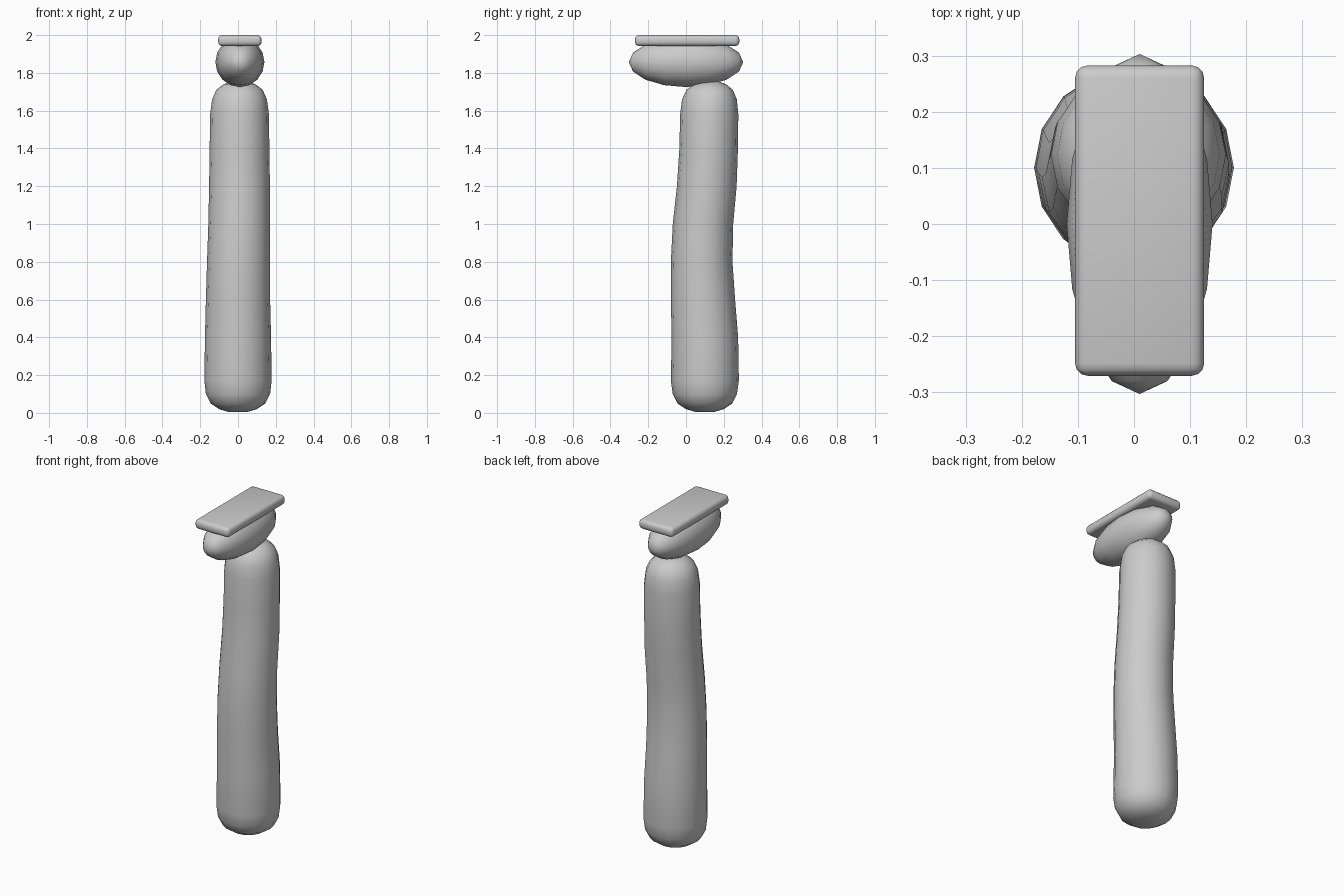
import bpy, bmesh, math
from mathutils import Matrix

cube = bpy.data.objects.get("Cube")
if cube:
    bpy.data.objects.remove(cube, do_unlink=True)

grey = bpy.data.materials.new("plain grey")
grey.use_nodes = True
colour = (0.6, 0.6, 0.6, 1)
grey.diffuse_color = colour
grey.node_tree.nodes["Principled BSDF"].inputs["Base Color"].default_value = colour


def make_part(name, bm, angle):
    bmesh.ops.recalc_face_normals(bm, faces=bm.faces)
    mesh = bpy.data.meshes.new(name)
    bm.to_mesh(mesh)
    bm.free()
    mesh.materials.append(grey)
    obj = bpy.data.objects.new(name, mesh)
    bpy.context.collection.objects.link(obj)
    bpy.ops.object.select_all(action='DESELECT')
    obj.select_set(True)
    bpy.context.view_layer.objects.active = obj
    bpy.ops.object.shade_smooth_by_angle(angle=math.radians(angle))
    return obj


# Handle: rounded rings following a gentle S bend
SIDES = 16
# height, centre x, centre y, radius x, radius y
rings = [
    (0.005, 0, 0.10, 0.05, 0.05),
    (0.02, 0, 0.10, 0.10, 0.10),
    (0.05, 0, 0.10, 0.145, 0.145),
    (0.10, 0, 0.10, 0.17, 0.17),
    (0.17, 0, 0.10, 0.178, 0.18),
    (0.40, 0, 0.10, 0.175, 0.176),
    (0.60, 0, 0.09, 0.17, 0.17),
    (0.80, 0.003, 0.083, 0.167, 0.163),
    (1.00, 0.006, 0.09, 0.163, 0.16),
    (1.20, 0.008, 0.11, 0.161, 0.158),
    (1.40, 0.008, 0.12, 0.158, 0.155),
    (1.58, 0.008, 0.123, 0.156, 0.154),
    (1.66, 0.008, 0.124, 0.145, 0.145),
    (1.71, 0.008, 0.125, 0.123, 0.123),
    (1.74, 0.008, 0.127, 0.085, 0.085),
    (1.755, 0.008, 0.13, 0.04, 0.04),
]
bm = bmesh.new()
loops = []
for z, cx, cy, rx, ry in rings:
    turns = [math.tau * i / SIDES for i in range(SIDES)]
    loops.append([bm.verts.new((cx + rx * math.cos(a), cy + ry * math.sin(a), z))
                  for a in turns])
for low, high in zip(loops, loops[1:]):
    for i in range(SIDES):
        j = (i + 1) % SIDES
        bm.faces.new((low[i], low[j], high[j], high[i]))
bm.faces.new(loops[0][::-1])
bm.faces.new(loops[-1])
make_part("handle", bm, 60)

# Head: long sphere with its poles at front and back
bm = bmesh.new()
bmesh.ops.create_uvsphere(bm, u_segments=16, v_segments=8, radius=1)
bm.transform(Matrix.Translation((0.01, 0, 1.857))
             @ Matrix.Diagonal((0.13, 0.303, 0.132, 1))
             @ Matrix.Rotation(math.pi / 2, 4, 'X'))
make_part("head", bm, 60)

# Blade plate: thin bevelled slab on top of the head
bm = bmesh.new()
bmesh.ops.create_cube(bm, size=1)
bm.transform(Matrix.Translation((0.01, 0.006, 1.971))
             @ Matrix.Diagonal((0.23, 0.553, 0.058, 1)))
bmesh.ops.bevel(bm, geom=bm.edges[:], offset=0.022, segments=3,
                profile=0.5, affect='EDGES')
make_part("blade_plate", bm, 30)
